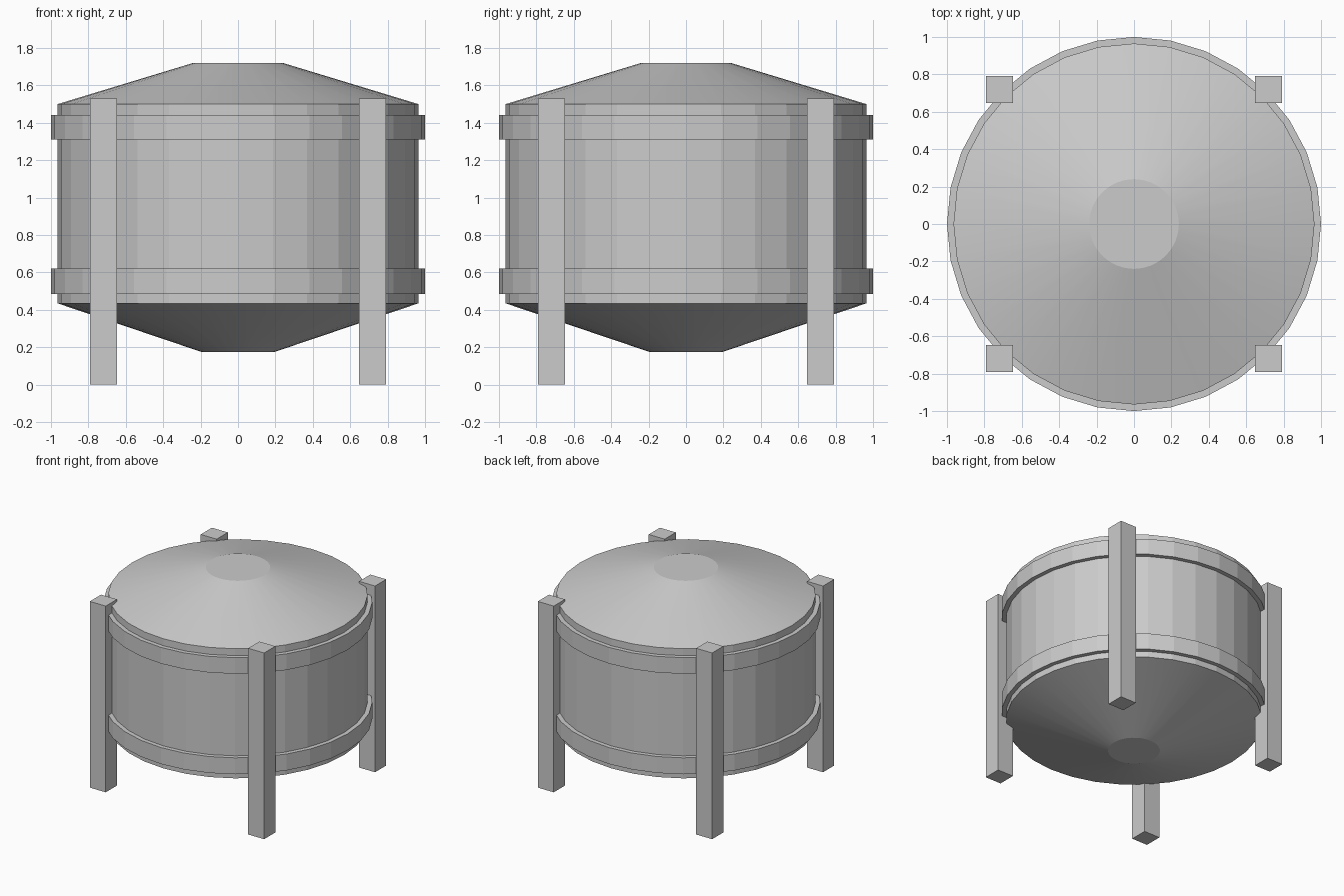
import bpy, bmesh
from math import cos, sin, pi, radians

if "Cube" in bpy.data.objects:
    bpy.data.objects.remove(bpy.data.objects["Cube"])

SIDES = 32


def lathe(name, profile, closed=False):
    """Spin (radius, z) points around z; open profiles get end caps."""
    bm = bmesh.new()
    rings = [[bm.verts.new((r * cos(2 * pi * i / SIDES), r * sin(2 * pi * i / SIDES), z))
              for i in range(SIDES)] for r, z in profile]
    pairs = list(zip(rings, rings[1:]))
    if closed:
        pairs.append((rings[-1], rings[0]))
    else:
        bm.faces.new(rings[0])
        bm.faces.new(rings[-1])
    for a, b in pairs:
        for i in range(SIDES):
            j = (i + 1) % SIDES
            bm.faces.new((a[i], a[j], b[j], b[i]))
    bmesh.ops.recalc_face_normals(bm, faces=bm.faces)
    mesh = bpy.data.meshes.new(name)
    bm.to_mesh(mesh)
    bm.free()
    obj = bpy.data.objects.new(name, mesh)
    bpy.context.collection.objects.link(obj)
    return obj


# Tank: tapered bottom, straight wall, tapered lid
tank = lathe("tank_body", [(0.195, 0.175), (0.965, 0.435), (0.965, 1.50), (0.24, 1.72)])
for face in tank.data.polygons:
    face.use_smooth = abs(face.normal.z) > 0.3  # smooth cones, faceted wall
for edge in tank.data.edges:
    a, b = (tank.data.vertices[v].co for v in edge.vertices)
    edge.use_edge_sharp = abs(a.z - b.z) < 0.001  # crisp rims

# Reinforcing bands around the wall
for name, z0, z1 in (("lower_band", 0.485, 0.62), ("upper_band", 1.31, 1.443)):
    lathe(name, [(0.95, z0), (1.0, z0), (1.0, z1), (0.95, z1)], closed=True)

# Four square legs
LEG, HEIGHT, OFFSET = 0.145, 1.53, 0.72
for y_name, sy in (("front", -1), ("back", 1)):
    for x_name, sx in (("left", -1), ("right", 1)):
        bpy.ops.mesh.primitive_cube_add(size=1, location=(sx * OFFSET, sy * OFFSET, HEIGHT / 2))
        leg = bpy.context.object
        leg.name = f"{y_name}_{x_name}_leg"
        leg.scale = (LEG, LEG, HEIGHT)
